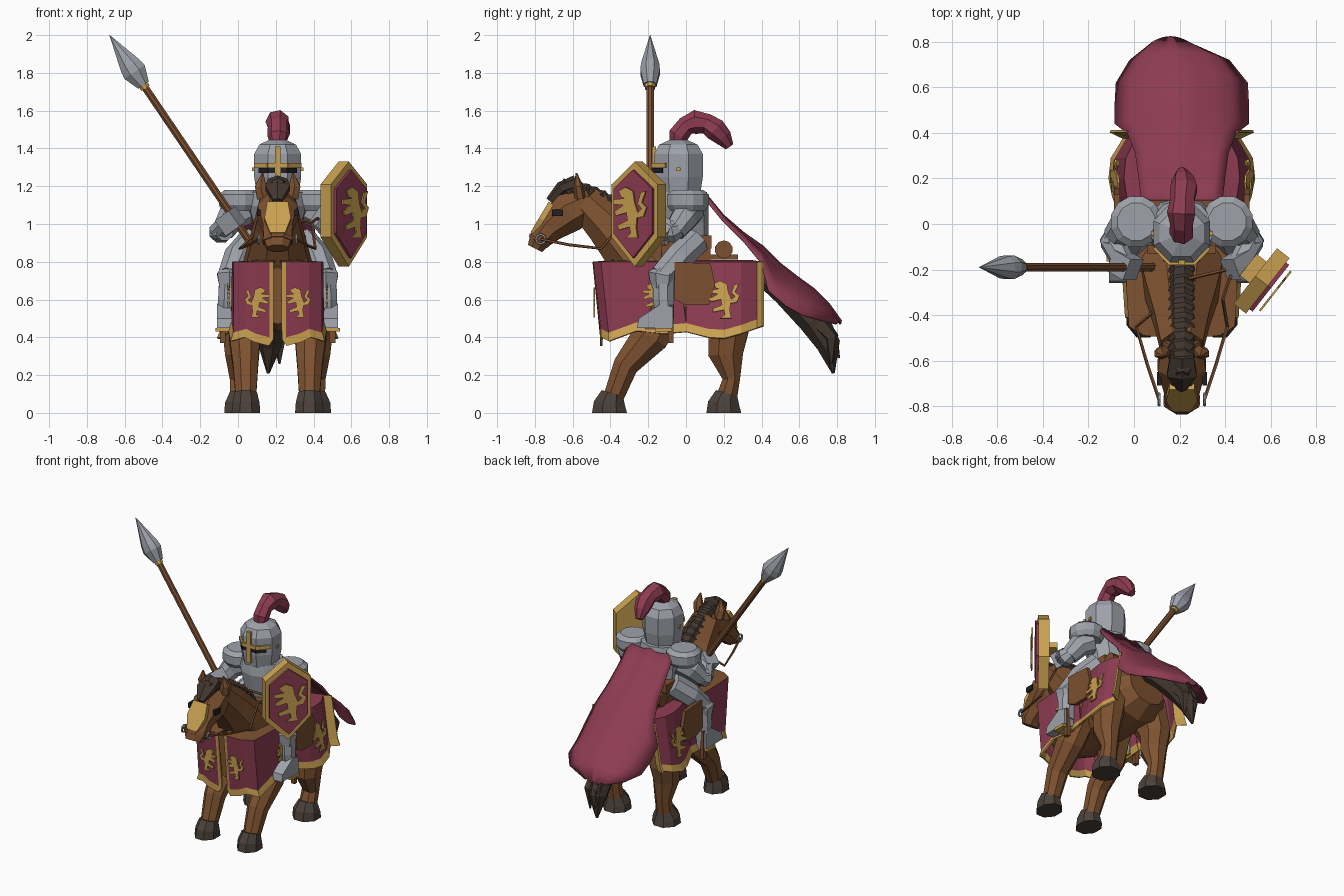
import bpy, bmesh, math
from mathutils import Vector

if "Cube" in bpy.data.objects:
    bpy.data.objects.remove(bpy.data.objects["Cube"])

CX = .21  # horse centre line; all part coordinates are relative to it
SIDES = ((1, "left"), (-1, "right"))
X, Y, Z = Vector((1, 0, 0)), Vector((0, 1, 0)), Vector((0, 0, 1))


def material(name, *rgb):
    m = bpy.data.materials.new(name)
    m.use_nodes = True
    m.diffuse_color = (*rgb, 1)
    m.node_tree.nodes["Principled BSDF"].inputs["Base Color"].default_value = (*rgb, 1)
    return m


HIDE = material("chestnut hide", .21, .085, .03)
LEATHER = material("leather brown", .2, .08, .03)
HAIR = material("dark hair", .055, .038, .028)
HOOF = material("dark hoof", .07, .053, .043)
STEEL = material("steel", .34, .36, .4)
GOLD = material("gold", .58, .35, .08)
CLOTH = material("burgundy cloth", .27, .045, .085)
BLACK = material("black", .015, .013, .013)


def finish(name, bm, *mats):
    bmesh.ops.recalc_face_normals(bm, faces=bm.faces[:])
    bmesh.ops.translate(bm, verts=bm.verts[:], vec=X * CX)
    me = bpy.data.meshes.new(name)
    bm.to_mesh(me)
    bm.free()
    for m in mats:
        me.materials.append(m)
    ob = bpy.data.objects.new(name, me)
    bpy.context.collection.objects.link(ob)
    return ob


def tube(name, mat, rings, n=8):
    """Loft through (x, y, z, width radius[, depth radius]) rings."""
    bm = bmesh.new()
    pts = [Vector(r[:3]) for r in rings]
    loops = []
    for i, r in enumerate(rings):
        t = (pts[min(i + 1, len(pts) - 1)] - pts[max(i - 1, 0)]).normalized()
        ref = X if abs(t.x) < .9 else Y
        a = (ref - t * ref.dot(t)).normalized()
        b = t.cross(a)
        loop = []
        for k in range(n):
            w = 2 * math.pi * (k + .5) / n
            loop.append(bm.verts.new(pts[i] + a * math.cos(w) * r[3] + b * math.sin(w) * r[-1]))
        loops.append(loop)
    for p, q in zip(loops, loops[1:]):
        for k in range(n):
            j = (k + 1) % n
            bm.faces.new((p[k], p[j], q[j], q[k]))
    bm.faces.new(loops[0])
    bm.faces.new(loops[-1])
    return finish(name, bm, mat)


def plate(name, mat, shape, at, u, v, depth, size=1):
    """Flat outline in the u, v plane, given a depth centred on 'at'."""
    bm = bmesh.new()
    u, v = Vector(u).normalized(), Vector(v).normalized()
    n = u.cross(v)
    base = Vector(at) - n * depth / 2
    f = bm.faces.new([bm.verts.new(base + (u * a + v * b) * size) for a, b in shape])
    new = bmesh.ops.extrude_face_region(bm, geom=[f])["geom"]
    bmesh.ops.translate(bm, verts=[g for g in new if isinstance(g, bmesh.types.BMVert)], vec=n * depth)
    return finish(name, bm, mat)


def box(name, mat, at, w, d, h, u=X, v=Z):
    shape = [(-w / 2, -h / 2), (w / 2, -h / 2), (w / 2, h / 2), (-w / 2, h / 2)]
    return plate(name, mat, shape, at, u, v, d)


def cloth(name, plan, s, flare, lean, top_mat, trim):
    """Hanging panel: plan holds (half width, y, hem height)."""
    bm = bmesh.new()
    cols = []
    for w, y, z in plan:
        rows = ((w * .4, y * .85, .81), (w * flare, y + lean, .8), (w * .98, y, z + .045), (w * 1.04, y, z))
        cols.append([bm.verts.new((s * a, b, c)) for a, b, c in rows])
    for i, (p, q) in enumerate(zip(cols, cols[1:])):
        for k in range(3):
            f = bm.faces.new((p[k], q[k], q[k + 1], p[k + 1]))
            f.material_index = 2 if k == 0 else int(k == 2 or i == trim)
    ob = finish(name, bm, CLOTH, GOLD, top_mat)
    ob.modifiers.new("thickness", "SOLIDIFY").thickness = .012


# heraldic beast outline, reused on cloth and shield
BEAST = [(-.1, .5), (-.28, .42), (-.2, .3), (-.12, .28), (-.4, .26), (-.4, .16), (-.15, .15),
         (-.38, .02), (-.34, -.06), (-.08, 0), (-.05, -.15), (-.3, -.25), (-.27, -.34), (0, -.28),
         (.03, -.4), (-.1, -.5), (.2, -.5), (.16, -.3), (.18, -.1), (.34, -.08), (.42, .1),
         (.3, .2), (.4, .42), (.28, .4), (.2, .18), (.3, .08), (.2, 0), (.12, .2), (.08, .42)]

# horse body, neck, head
tube("horse_body", HIDE, [(0, -.44, .62, .15), (0, -.3, .62, .22, .19), (0, 0, .62, .22, .19),
                          (0, .28, .62, .23, .19), (0, .38, .64, .14)], 10)
tube("horse_neck", HIDE, [(0, -.2, .74, .2), (0, -.3, .86, .17, .15), (0, -.42, 1, .13, .125),
                          (0, -.54, 1.12, .1)])
tube("horse_head", HIDE, [(0, -.5, 1.12, .09), (0, -.62, 1.06, .115), (0, -.72, .98, .085),
                          (0, -.78, .91, .08, .06), (0, -.8, .87, .06, .045)])
plate("face_plate", GOLD, [(-.04, -.09), (.04, -.09), (.07, 0), (.055, .1), (-.055, .1), (-.07, 0)],
      (0, -.765, 1.025), X, (0, .5, .84), .03)
tube("noseband", LEATHER, [(0, -.775, .917, .086, .067), (0, -.785, .902, .082, .06)])

# mane and tail
for i in range(11):
    t = i / 10
    y, z = -.63 + .42 * t, 1.2 - .08 * t - .16 * t * t
    tube("mane_lock", HAIR, [(0, y - .03, z + .025, .03, .02), (0, y, z, .062, .05),
                             (0, y + .035, z - .04, .05)], 7)
tube("forelock", HAIR, [(0, -.58, 1.22, .06, .04), (0, -.66, 1.19, .075, .035), (0, -.72, 1.12, .025)], 6)
tube("tail", HAIR, [(0, .37, .74, .04), (-.01, .52, .64, .07), (-.03, .67, .5, .085),
                    (-.04, .755, .36, .065), (-.05, .78, .21, .008)], 7)
for dx, y, z in ((-.05, .81, .29), (.01, .77, .26)):
    tube("tail_strand", HAIR, [(dx - .01, .7, .48, .05), (dx, .77, .4, .04), (dx, y, z, .006)], 5)

for s, side in SIDES:
    # legs, hooves, ears, eyes
    tube(side + "_front_leg", HIDE, [(s * .15, -.12, .58, .1, .14), (s * .175, -.19, .4, .09, .105),
                                     (s * .17, -.32, .25, .072), (s * .168, -.385, .08, .058)])
    tube(side + "_hind_leg", HIDE, [(s * .16, .18, .6, .11, .16), (s * .2, .225, .42, .1, .115),
                                    (s * .2, .21, .31, .085, .1), (s * .198, .24, .18, .06, .05),
                                    (s * .195, .215, .08, .06)])
    for part, x, y, r in (("_front_hoof", .168, -.405, .082), ("_hind_hoof", .195, .2, .095)):
        tube(side + part, HOOF, [(s * x, y, 0, r, .1), (s * x, y, .05, r * .95, .09),
                                 (s * x, y + .015, .105, .063)])
    tube(side + "_ear", HIDE, [(s * .075, -.56, 1.14, .04, .03), (s * .09, -.57, 1.2, .035, .025),
                               (s * .08, -.58, 1.27, .004)], 6)
    box(side + "_eye", BLACK, (s * .1, -.68, 1.06), .06, .02, .035, Y, Z)

    # bit ring and reins
    ring = [(s * .1, -.77 + .025 * math.cos(a), .92 + .025 * math.sin(a), .007)
            for a in (k * math.pi / 4 for k in range(9))]
    tube(side + "_bit_ring", STEEL, ring, 5)
    tube(side + "_rein", LEATHER, [(s * .1, -.77, .92, .008), (s * .15, -.62, .89, .008),
                                   (s * .2, -.45, .87, .008), (.06 + s * .12, -.33, 1.01, .008),
                                   (.12 + s * .09, -.24, 1.03, .008), (.24, -.19, 1, .008)], 5)

    # horse cloth and its beasts
    cloth(side + "_front_cloth", [(.022, -.455, .39), (.045, -.455, .355), (.12, -.455, .375),
                                  (.17, -.45, .4), (.24, -.41, .38), (.25, -.26, .435),
                                  (.25, -.12, .42), (.25, 0, .43)], s, .97, -.04, HIDE, 0)
    cloth(side + "_rear_cloth", [(.25, 0, .43), (.295, .12, .4), (.31, .2, .395), (.3, .29, .42),
                                 (.25, .375, .45), (.305, .402, .46)], s, .82, 0, CLOTH, 4)
    tilt = (-s * .06, 0, .35)
    plate(side + "_rear_beast", GOLD, BEAST, (s * .295, .2, .6), Y, tilt, .009, .2)
    plate(side + "_side_beast", GOLD, BEAST, (s * .26, -.17, .61), Y, Z, .009, .15)
    plate(side + "_front_beast", GOLD, BEAST, (s * .108, -.485, .585), X * s, Z, .009, .16)

    # saddle flap and stirrup
    plate(side + "_saddle_flap", LEATHER, [(-.06, .6), (0, .57), (.12, .57), (.155, .68), (.13, .79), (-.06, .8)],
          (s * .285, 0, 0), Y, Z, .025)
    box(side + "_stirrup_strap", LEATHER, (s * .29, -.08, .47), .03, .03, .2, Y, Z)
    box(side + "_stirrup_tread", GOLD, (s * .28, -.12, .44), .1, .09, .02)

    # rider leg and arm
    tube(side + "_thigh", STEEL, [(s * .13, .05, .91, .08), (s * .21, -.04, .82, .08), (s * .25, -.13, .72, .07)])
    tube(side + "_knee", STEEL, [(s * .25, -.1, .78, .04), (s * .255, -.125, .73, .075), (s * .255, -.125, .66, .06)], 6)
    tube(side + "_shin", STEEL, [(s * .255, -.12, .7, .06), (s * .26, -.12, .6, .06), (s * .265, -.11, .5, .05)])
    plate(side + "_foot", STEEL, [(-.26, .45), (-.07, .45), (-.07, .56), (-.13, .58), (-.25, .5)],
          (s * .275, 0, 0), Y, Z, .09)
    tube(side + "_upper_arm", STEEL, [(s * .18, .02, 1.07, .08), (s * .25, -.01, 1.03, .075),
                                      (s * .29, -.06, .96, .06)])
    tube(side + "_elbow", STEEL, [(s * .285, -.02, .98, .04), (s * .3, -.07, .96, .065), (s * .28, -.12, .96, .05)])
    tube(side + "_forearm", STEEL, [(s * .31, -.07, .96, .055), (s * .25, -.18, 1.02, .05)])
    box(side + "_gauntlet", STEEL, (s * .25, -.18, 1.015), .1, .1, .1, (.7, s * .4, -s * .5), (s * .5, 0, .7))
    tube(side + "_pauldron", STEEL, [(s * .2, .01, 1.07, .095), (s * .2, .01, 1.1, .115), (s * .2, .01, 1.155, .115),
                                     (s * .2, .01, 1.18, .085)], 12)

# saddle
box("saddle_seat", LEATHER, (0, 0, .84), .3, .26, .1)
box("saddle_cantle", LEATHER, (0, .02, .905), .3, .23, .07)
box("saddle_horn", LEATHER, (0, -.14, .87), .16, .05, .12)
box("saddle_board", LEATHER, (0, .2, .825), .3, .15, .025)
tube("bedroll", LEATHER, [(-.17, .2, .865, .048), (.17, .2, .865, .048)], 10)

# torso and helmet
tube("torso", STEEL, [(0, 0, .9, .13, .12), (0, -.01, 1, .13), (0, -.02, 1.1, .16, .14), (0, -.02, 1.17, .14, .13)], 10)
tube("helmet", STEEL, [(0, -.04, 1.16, .12, .125), (0, -.04, 1.25, .135, .14), (0, -.04, 1.37, .135, .14),
                       (0, -.04, 1.42, .105, .11), (0, -.04, 1.445, .05)])
box("visor_slit", BLACK, (0, -.168, 1.283), .1, .012, .026)
box("visor_crossbar", GOLD, (0, -.17, 1.31), .11, .018, .024)
box("visor_upright", GOLD, (0, -.17, 1.3), .028, .022, .22)
for s, side in SIDES:
    wrap = (s * .075, .078, 0)
    box(side + "_visor_slit", BLACK, (s * .074, -.147, 1.283), .07, .012, .026, wrap)
    box(side + "_visor_crossbar", GOLD, (s * .084, -.14, 1.31), .1, .018, .024, wrap)
    box(side + "_visor_rivet", GOLD, (s * .126, -.04, 1.29), .02, .02, .02)

# plume
tube("plume", CLOTH, [(0, -.05, 1.42, .04), (0, -.04, 1.47, .055), (0, 0, 1.52, .052), (0, .05, 1.54, .065),
                      (.005, .11, 1.53, .055), (.01, .155, 1.5, .062), (.005, .195, 1.46, .05), (0, .23, 1.41, .025)], 7)

# cape: spine position, half width, then edge position
bm = bmesh.new()
grid = []
for y, z, w, ey, ez, dx in ((.11, 1.15, .18, .11, 1.14, 0), (.2, 1.04, .19, .2, 1.03, 0), (.31, .945, .205, .31, .92, 0),
                            (.41, .875, .24, .4, .81, 0), (.5, .785, .295, .44, .66, 0), (.59, .715, .295, .53, .58, 0),
                            (.68, .65, .29, .62, .53, 0), (.76, .57, .22, .72, .5, -.01), (.825, .48, .08, .8, .48, -.05)):
    row = []
    for k in range(9):
        c = k / 4 - 1
        e = c * c
        ripple = .01 * math.cos(c * 9)
        row.append(bm.verts.new((dx + c * w, y + (ey - y) * e, z + (ez - z) * e + ripple)))
    grid.append(row)
for p, q in zip(grid, grid[1:]):
    for k in range(8):
        bm.faces.new((p[k], p[k + 1], q[k + 1], q[k])).smooth = True
cape = finish("cape", bm, CLOTH)
cape.modifiers.new("thickness", "SOLIDIFY").thickness = .01

# lance
butt, tip = Vector((-.11, -.19, .85)), Vector((-.89, -.19, 2))


def along(t, *r):
    return (*butt.lerp(tip, t), *r)


tube("lance_shaft", LEATHER, [along(0, .021), along(.78, .021)])
tube("lance_collar", GOLD, [along(.755, .028), along(.785, .03)])
tube("lance_head", STEEL, [along(.77, .037), along(.83, .07, .056), along(.86, .063, .052), along(1, .001)])

# shield, turned outward to the front left
su, sn = Vector((.62, .79, 0)), Vector((.79, -.62, 0))
mid = Vector((.35, -.25, 1.06))
HEX = [(-.155, -.13), (0, -.285), (.155, -.13), (.155, .15), (0, .27), (-.155, .15)]
plate("shield_frame", GOLD, HEX, mid, su, Z, .07)
plate("shield_field", CLOTH, HEX, mid + sn * .042, su, Z, .02, .84)
plate("shield_beast", GOLD, BEAST, mid + sn * .075, su, Z, .009, .27)
box("shield_grip", GOLD, mid - sn * .06 + su * .02, .12, .06, .04, su, Z)
